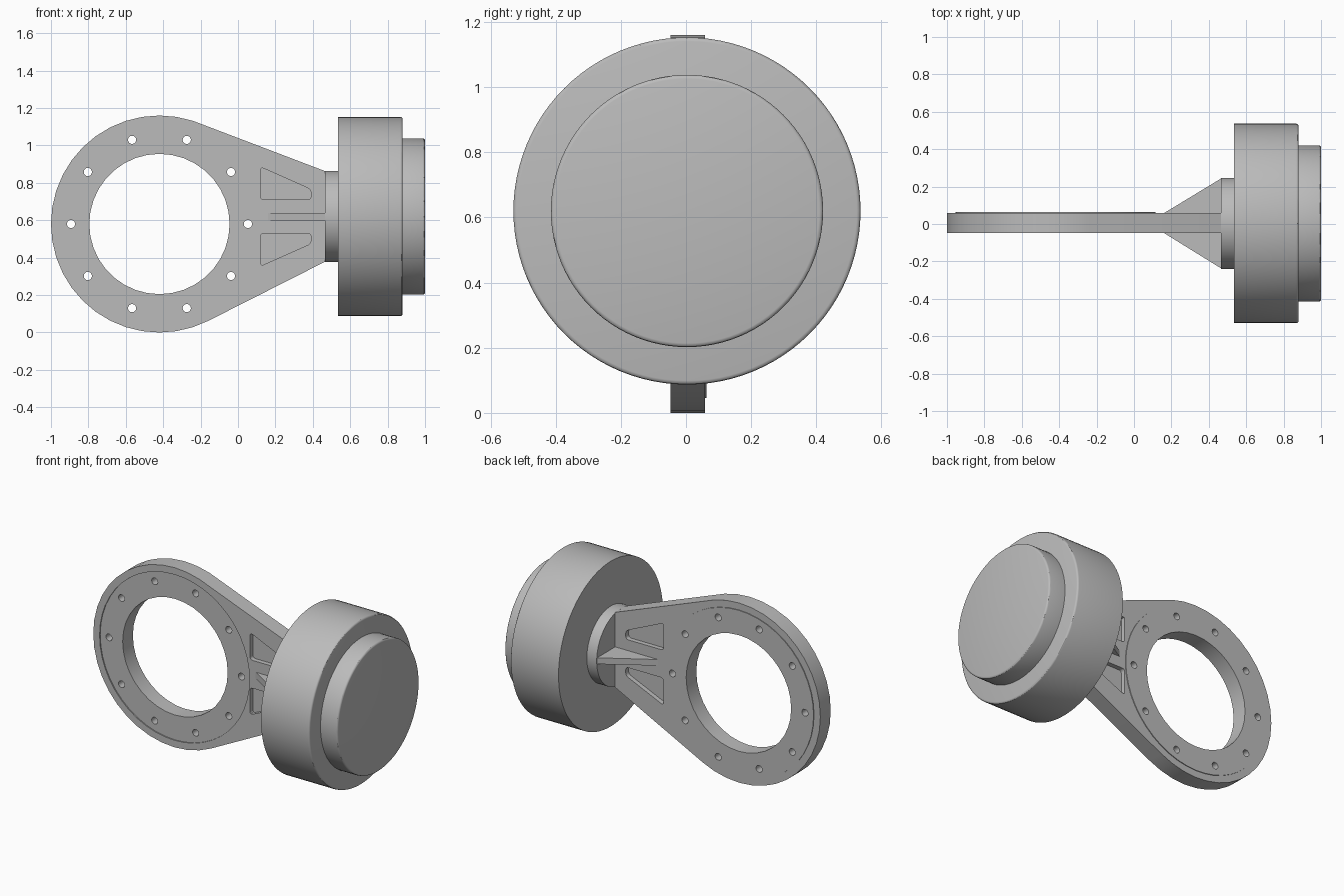
import bpy, bmesh
from math import cos, sin, pi, radians
from mathutils import Matrix, Vector
from mathutils.geometry import convex_hull_2d

if "Cube" in bpy.data.objects:
    bpy.data.objects.remove(bpy.data.objects["Cube"])

gray = bpy.data.materials.new("machined gray")
gray.use_nodes = True
color = (0.5, 0.5, 0.5, 1)
gray.diffuse_color = color
gray.node_tree.nodes["Principled BSDF"].inputs["Base Color"].default_value = color

RING_X, RING_Z = -0.42, 0.58
AXIS_Y, AXIS_Z = 0.003, 0.62
FRONT, BACK = -0.048, 0.058


def finish(name, bm):
    bmesh.ops.recalc_face_normals(bm, faces=bm.faces)
    mesh = bpy.data.meshes.new(name)
    bm.to_mesh(mesh)
    bm.free()
    mesh.materials.append(gray)
    obj = bpy.data.objects.new(name, mesh)
    bpy.context.collection.objects.link(obj)
    return obj


def prism(name, points, y0, y1, round_corners=0):
    """Extrude an (x, z) outline from y0 to y1."""
    bm = bmesh.new()
    face = bm.faces.new([bm.verts.new((x, y0, z)) for x, z in points])
    if round_corners:
        bmesh.ops.bevel(bm, geom=bm.verts[:], offset=round_corners,
                        segments=4, profile=0.5, affect='VERTICES')
        face = bm.faces[:][0]
    ext = bmesh.ops.extrude_face_region(bm, geom=[face], use_keep_orig=True)
    verts = [g for g in ext["geom"] if isinstance(g, bmesh.types.BMVert)]
    bmesh.ops.translate(bm, verts=verts, vec=(0, y1 - y0, 0))
    return finish(name, bm)


def circle(x, z, r, n):
    return [(x + r * cos(2 * pi * i / n), z + r * sin(2 * pi * i / n)) for i in range(n)]


def select(obj):
    bpy.ops.object.select_all(action='DESELECT')
    obj.select_set(True)
    bpy.context.view_layer.objects.active = obj


def cut(obj, cutter):
    cutter.hide_render = True
    select(obj)
    mod = obj.modifiers.new("cut", 'BOOLEAN')
    mod.operation = 'DIFFERENCE'
    mod.solver = 'EXACT'
    mod.object = cutter
    bpy.ops.object.modifier_apply(modifier=mod.name)
    bpy.data.objects.remove(cutter)


def smooth(obj):
    select(obj)
    bpy.ops.object.shade_smooth_by_angle(angle=radians(30))


# Teardrop arm: hull of the ring outline and the hub end
outline = circle(RING_X, RING_Z, 0.58, 40) + [(0.465, 0.863), (0.465, 0.378)]
outline = [outline[i] for i in convex_hull_2d([Vector(p) for p in outline])]
arm = prism("arm", outline, FRONT, BACK)
cut(arm, prism("ring_seat", circle(RING_X, RING_Z, 0.535, 48), -1, 1))

# Rounded pockets above and below the ribs, on both faces
pocket = [(0.12, 0.265), (0.12, 0.09), (0.39, 0.09), (0.39, 0.145)]
for side in (1, -1):
    points = [(x, AXIS_Z + side * z) for x, z in pocket]
    cut(arm, prism("pocket", points, FRONT - 0.1, FRONT + 0.03, 0.018))
    cut(arm, prism("pocket", points, BACK - 0.03, BACK + 0.1, 0.018))
smooth(arm)

# Flange ring with bore and ten bolt holes
ring = prism("flange_ring", circle(RING_X, RING_Z, 0.535, 48), FRONT + 0.007, BACK + 0.005)
cut(ring, prism("bore", circle(RING_X, RING_Z, 0.375, 36), -1, 1))
for x, z in circle(RING_X, RING_Z, 0.473, 10):
    cut(ring, prism("bolt_hole", circle(x, z, 0.022, 16), -1, 1))
smooth(ring)

# Triangular ribs joining the arm to the hub
for name, base, tip in (("front_rib", FRONT, -0.24), ("back_rib", BACK, 0.246)):
    bm = bmesh.new()
    rib = [(0.16, base), (0.47, tip), (0.47, 0), (0.16, 0)]
    face = bm.faces.new([bm.verts.new((x, y, AXIS_Z - 0.02)) for x, y in rib])
    ext = bmesh.ops.extrude_face_region(bm, geom=[face], use_keep_orig=True)
    verts = [g for g in ext["geom"] if isinstance(g, bmesh.types.BMVert)]
    bmesh.ops.translate(bm, verts=verts, vec=(0, 0, 0.04))
    finish(name, bm)


def disc(name, x0, x1, r, edge=0):
    """Round drum along x, with an optional eased outer edge."""
    bm = bmesh.new()
    turn = Matrix.Translation(((x0 + x1) / 2, AXIS_Y, AXIS_Z)) @ Matrix.Rotation(pi / 2, 4, 'Y')
    bmesh.ops.create_cone(bm, cap_ends=True, segments=96, radius1=r, radius2=r,
                          depth=x1 - x0, matrix=turn)
    if edge:
        rim = [e for e in bm.edges if all(v.co.x > x1 - 0.001 for v in e.verts)]
        bmesh.ops.bevel(bm, geom=rim, offset=edge, segments=3, profile=0.5, affect='EDGES')
    smooth(finish(name, bm))


# Hub, drum and end cap
disc("hub", 0.465, 0.54, 0.244)
disc("drum", 0.535, 0.88, 0.533, 0.012)
disc("end_cap", 0.87, 1.0, 0.418, 0.012)
